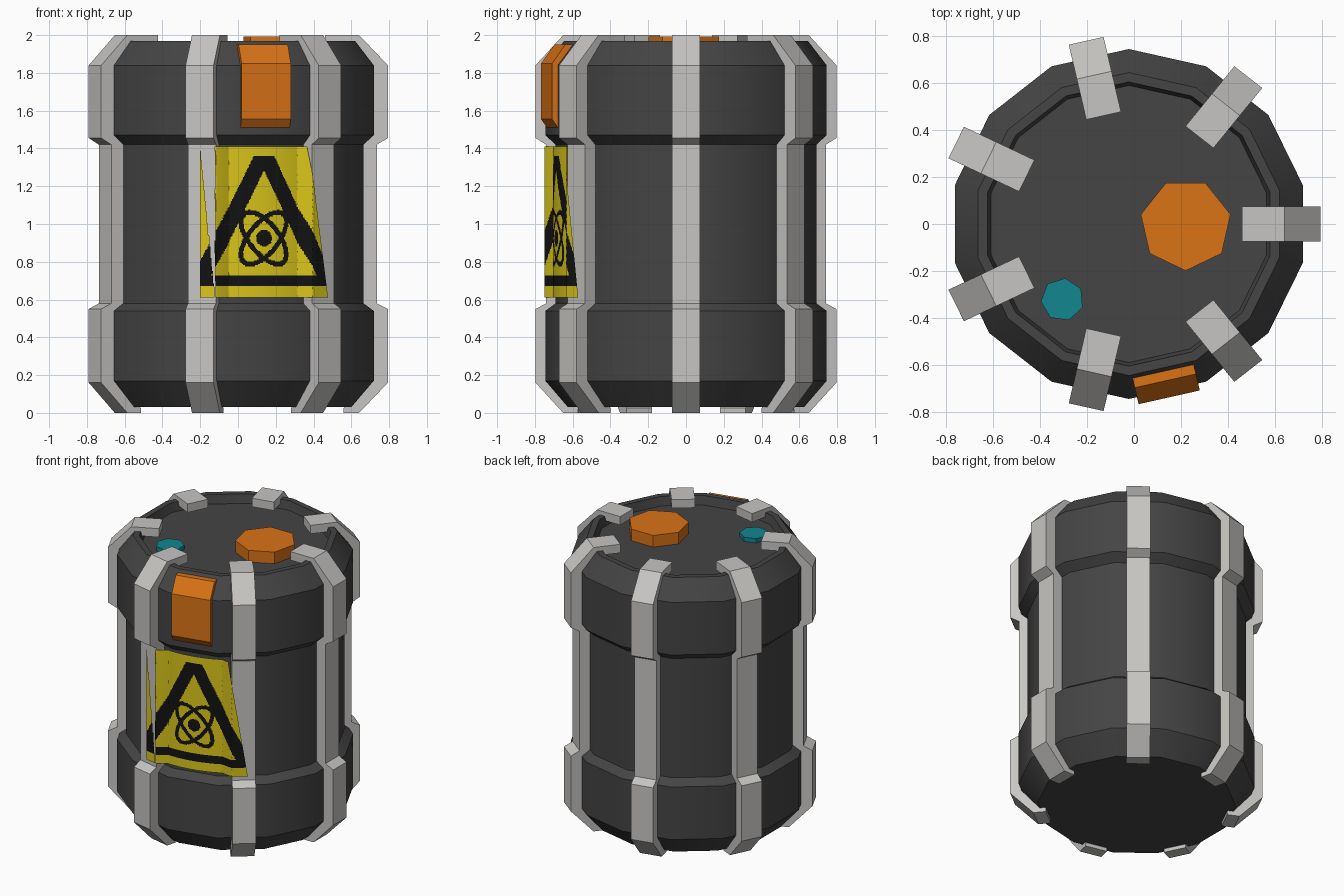
import bpy, bmesh, math
from math import sin, cos, radians, pi

if "Cube" in bpy.data.objects:
    bpy.data.objects.remove(bpy.data.objects["Cube"])

STEP = 2 * pi / 7
FRONT = radians(-77.14)          # direction of the latch and the sign
SX, CX = 1.02, -0.022            # slight stretch and offset of the barrel


def mat(name, r, g, b):
    m = bpy.data.materials.new(name)
    m.diffuse_color = (r, g, b, 1)
    m.use_nodes = True
    m.node_tree.nodes["Principled BSDF"].inputs["Base Color"].default_value = m.diffuse_color
    return m


DARK = mat("dark grey", .058, .058, .058)
GREY = mat("light grey", .57, .56, .54)
ORANGE = mat("orange", .70, .17, .008)
TEAL = mat("teal", .006, .24, .28)
YELLOW = mat("yellow", .70, .56, .01)
BLACK = mat("black", .006, .006, .006)


def make(name, bm, mats, normals=True):
    if normals:
        bmesh.ops.recalc_face_normals(bm, faces=bm.faces)
    me = bpy.data.meshes.new(name)
    bm.to_mesh(me)
    bm.free()
    for m in mats:
        me.materials.append(m)
    ob = bpy.data.objects.new(name, me)
    bpy.context.collection.objects.link(ob)
    return ob


def polar(r, a, z, t=0):
    """Point at radius r and angle a, moved sideways by t."""
    return ((r * cos(a) - t * sin(a)) * SX + CX, r * sin(a) + t * cos(a), z)


def lathe(name, profile, sides, phase, m):
    bm = bmesh.new()
    rings = [[bm.verts.new(polar(r, phase + 2 * pi * k / sides, z)) for k in range(sides)]
             for r, z in profile]
    for a, b in zip(rings, rings[1:]):
        for k in range(sides):
            j = (k + 1) % sides
            bm.faces.new((a[k], a[j], b[j], b[k]))
    bm.faces.new(rings[0][::-1])
    bm.faces.new(rings[-1])
    return make(name, bm, [m])


def slab(name, profile, a, hw, m):
    """Radial profile (r, z) extruded sideways."""
    bm = bmesh.new()
    s = [[bm.verts.new(polar(r, a, z, t)) for r, z in profile] for t in (-hw, hw)]
    n = len(profile)
    bm.faces.new(s[0])
    bm.faces.new(s[1][::-1])
    for i in range(n):
        j = (i + 1) % n
        bm.faces.new((s[0][i], s[0][j], s[1][j], s[1][i]))
    return make(name, bm, [m])


def prism(name, x, y, z0, z1, r, phase, m, r_top=None):
    bm = bmesh.new()
    lo, hi = [[bm.verts.new((x + q * cos(phase + STEP * k), y + q * sin(phase + STEP * k), z))
               for k in range(7)] for q, z in ((r, z0), (r_top or r, z1))]
    bm.faces.new(lo[::-1])
    bm.faces.new(hi)
    for k in range(7):
        j = (k + 1) % 7
        bm.faces.new((lo[k], lo[j], hi[j], hi[k]))
    return make(name, bm, [m])


# barrel body: waisted drum with a recessed lid
body = lathe("barrel_body", [(.625, .03), (.745, .17), (.745, .54), (.69, .58),
                             (.69, 1.42), (.745, 1.47), (.745, 1.84), (.645, 1.97),
                             (.605, 1.97), (.59, 1.91)], 14, STEP / 4, DARK)
bpy.context.view_layer.objects.active = body
body.select_set(True)
bpy.ops.object.shade_smooth_by_angle(angle=radians(29))

# seven ribs that hook over the rim
rib = [(.57, 0), (.65, 0), (.80, .16), (.80, .55), (.742, .58), (.742, 1.42),
       (.80, 1.455), (.80, 1.84), (.65, 2), (.473, 2), (.473, 1.94), (.60, 1.94),
       (.62, 1.88), (.62, .07), (.57, .025)]
for k in range(7):
    slab(f"rib_{k + 1}", rib, k * STEP, .0745, GREY)

# latch on the upper band
slab("front_latch", [(.68, 1.505), (.725, 1.51), (.757, 1.555), (.757, 1.85), (.685, 1.95),
                     (.64, 1.95), (.64, 1.6)], FRONT, .131, ORANGE)

# lid fittings
prism("lid_cap", .22, -.003, 1.905, 1.992, .196, -pi / 2, ORANGE)
prism("lid_button", -.305, -.322, 1.905, 1.94, .092, radians(82), TEAL)


# warning sign wrapped between two ribs
def sign_radius(deg):
    d = abs(deg)
    if d < 20:
        return .705 + .05 * max(0, d - 15) / 5
    return .742 / cos(radians(25.7 - d)) + .009


def is_black(u, z):
    """Triangle outline, bottom bar and atom symbol."""
    a = abs(u)
    outer = .67 < z < 1.36 and a < .055 + .49 * (1.36 - z)
    inner = z > .725 and a < .49 * (1.285 - z)
    if outer and not inner:
        return True
    du, dz = u, z - .925
    if math.hypot(du, dz) < .043:
        return True
    for tilt in (radians(50), radians(-50)):
        p = du * cos(tilt) + dz * sin(tilt)
        q = -du * sin(tilt) + dz * cos(tilt)
        if math.hypot(p / .18, q / .092) < 1 and math.hypot(p / .152, q / .066) > 1:
            return True
    return False


bm = bmesh.new()
NU, NZ, Z0, Z1 = 120, 130, .61, 1.41
rows = []
for j in range(NZ + 1):
    t = j / NZ
    left, right = -26.4, 27.7 - 9.5 * t
    row = []
    for i in range(NU + 1):
        d = left + (right - left) * i / NU
        z = Z0 + (Z1 - Z0) * t
        row.append((bm.verts.new(polar(sign_radius(d), FRONT + radians(d), z)), d, z))
    rows.append(row)
for j in range(NZ):
    for i in range(NU):
        c = (rows[j][i], rows[j][i + 1], rows[j + 1][i + 1], rows[j + 1][i])
        d = sum(v[1] for v in c) / 4
        z = sum(v[2] for v in c) / 4
        # the rib shows through as a thin wedge
        if -20.3 - 6.1 * (z - Z0) / (Z1 - Z0) < d < -20.3:
            continue
        f = bm.faces.new([v[0] for v in c])
        f.material_index = int(is_black(radians(d) * .715, z))
bmesh.ops.delete(bm, geom=[v for v in bm.verts if not v.link_faces], context='VERTS')
make("warning_sign", bm, [YELLOW, BLACK], normals=False)
